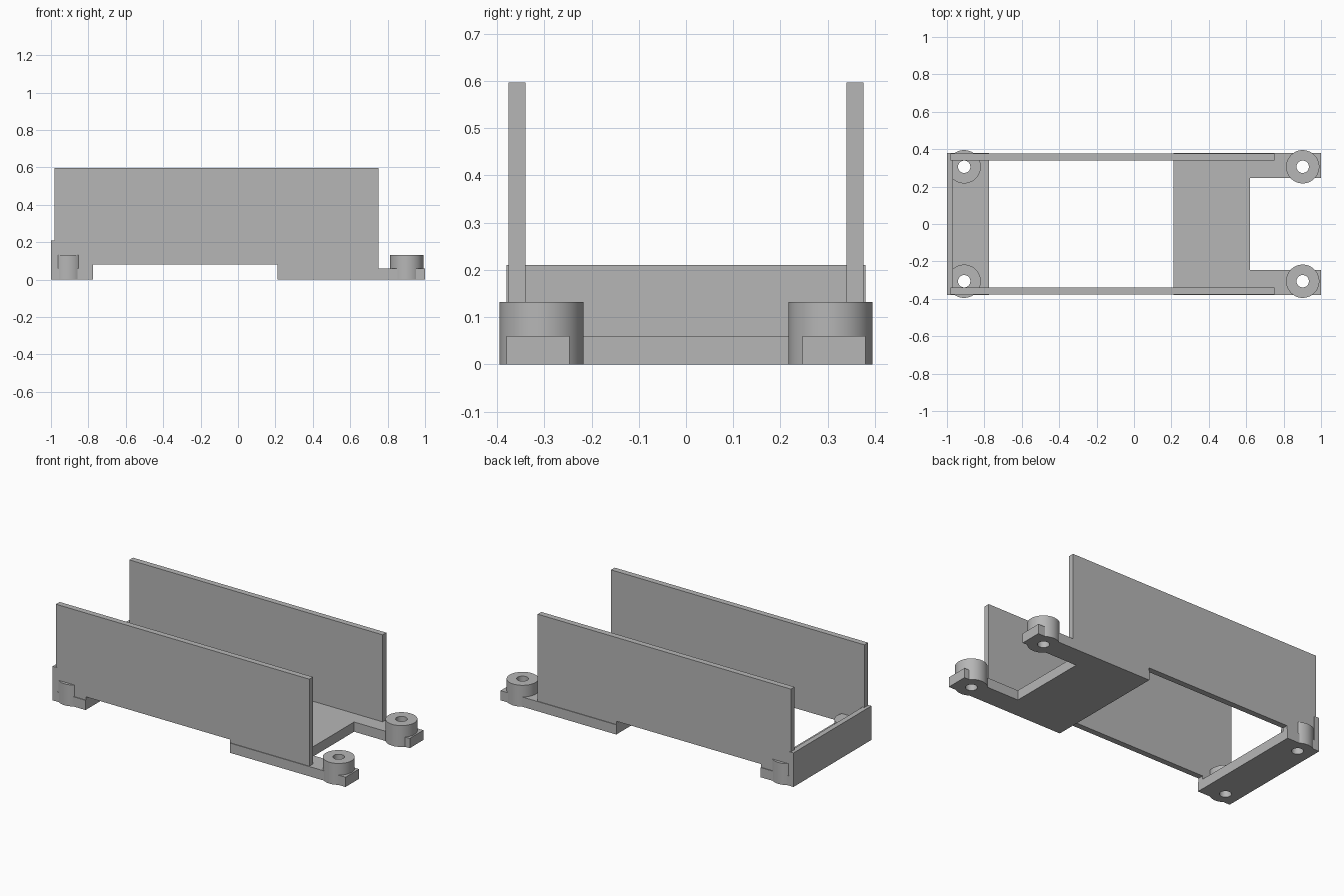
import bpy, bmesh, math
from mathutils import Vector

cube = bpy.data.objects.get("Cube")
if cube:
    bpy.data.objects.remove(cube, do_unlink=True)

grey = bpy.data.materials.new("plain grey")
grey.use_nodes = True
colour = (0.47, 0.47, 0.47, 1)
grey.diffuse_color = colour
grey.node_tree.nodes["Principled BSDF"].inputs["Base Color"].default_value = colour


def finish(name, bm):
    bmesh.ops.recalc_face_normals(bm, faces=bm.faces)
    mesh = bpy.data.meshes.new(name)
    bm.to_mesh(mesh)
    bm.free()
    mesh.materials.append(grey)
    obj = bpy.data.objects.new(name, mesh)
    bpy.context.collection.objects.link(obj)
    return obj


def extrude(name, points, offset):
    """Fill an outline and extrude it along offset."""
    bm = bmesh.new()
    face = bm.faces.new([bm.verts.new(p) for p in points])
    result = bmesh.ops.extrude_face_region(bm, geom=[face], use_keep_orig=True)
    moved = [v for v in result["geom"] if isinstance(v, bmesh.types.BMVert)]
    bmesh.ops.translate(bm, verts=moved, vec=offset)
    return finish(name, bm)


def tube(name, centre, inner, outer, height, bottom=0):
    """Spin a rectangular section round a vertical axis."""
    bm = bmesh.new()
    section = [(inner, bottom), (outer, bottom), (outer, height), (inner, height)]
    verts = [bm.verts.new((r, 0, z)) for r, z in section]
    edges = [bm.edges.new((verts[i], verts[(i + 1) % 4])) for i in range(4)]
    bmesh.ops.spin(bm, geom=verts + edges, cent=(0, 0, 0), axis=(0, 0, 1),
                   angle=math.tau, steps=48)
    bmesh.ops.remove_doubles(bm, verts=bm.verts, dist=1e-4)
    bmesh.ops.translate(bm, verts=bm.verts, vec=(centre[0], centre[1], 0))
    obj = finish(name, bm)
    bpy.ops.object.select_all(action="DESELECT")
    obj.select_set(True)
    bpy.context.view_layer.objects.active = obj
    bpy.ops.object.shade_smooth_by_angle(angle=math.radians(30))
    return obj


HALF, THICK = 0.38, 0.06

# Base plates: a forked one and a plain strip
forked = [(0.21, -HALF), (1, -HALF), (1, -0.247), (0.62, -0.247),
          (0.62, 0.247), (1, 0.247), (1, HALF), (0.21, HALF)]
fork_plate = extrude("fork_plate", [(x, y, 0) for x, y in forked], Vector((0, 0, THICK)))
strip = [(-1, -HALF), (-0.775, -HALF), (-0.775, HALF), (-1, HALF)]
strip_plate = extrude("strip_plate", [(x, y, 0) for x, y in strip], Vector((0, 0, THICK)))

# Upright end wall, standing on the strip
end = [(-1, -HALF), (-0.968, -HALF), (-0.968, HALF), (-1, HALF)]
extrude("end_wall", [(x, y, THICK) for x, y in end], Vector((0, 0, 0.15)))

# Tall side walls, raised between the plates
side = [(-0.98, THICK), (-0.775, THICK), (-0.775, 0.08), (0.21, 0.08),
        (0.21, THICK), (0.75, THICK), (0.75, 0.597), (-0.98, 0.597)]
for name, y in (("right_side_wall", -0.376), ("left_side_wall", 0.34)):
    extrude(name, [(x, y, z) for x, z in side], Vector((0, 0.036, 0)))

# Screw bosses, each seated in a hole cut through its plate
for plate, end_name, x in ((fork_plate, "fork", 0.902), (strip_plate, "strip", -0.908)):
    for side_name, y in (("right", -0.306), ("left", 0.306)):
        tube(f"{end_name}_{side_name}_boss", (x, y), 0.033, 0.089, 0.132)
        bm = bmesh.new()
        bmesh.ops.create_cone(bm, cap_ends=True, segments=32, radius1=0.055,
                              radius2=0.055, depth=0.4)
        bmesh.ops.translate(bm, verts=bm.verts, vec=(x, y, 0))
        cutter = finish(f"{end_name}_{side_name}_cutter", bm)
        cutter.hide_render = True
        cutter.hide_set(True)
        cut = plate.modifiers.new("boss hole", "BOOLEAN")
        cut.operation = "DIFFERENCE"
        cut.solver = "EXACT"
        cut.object = cutter
